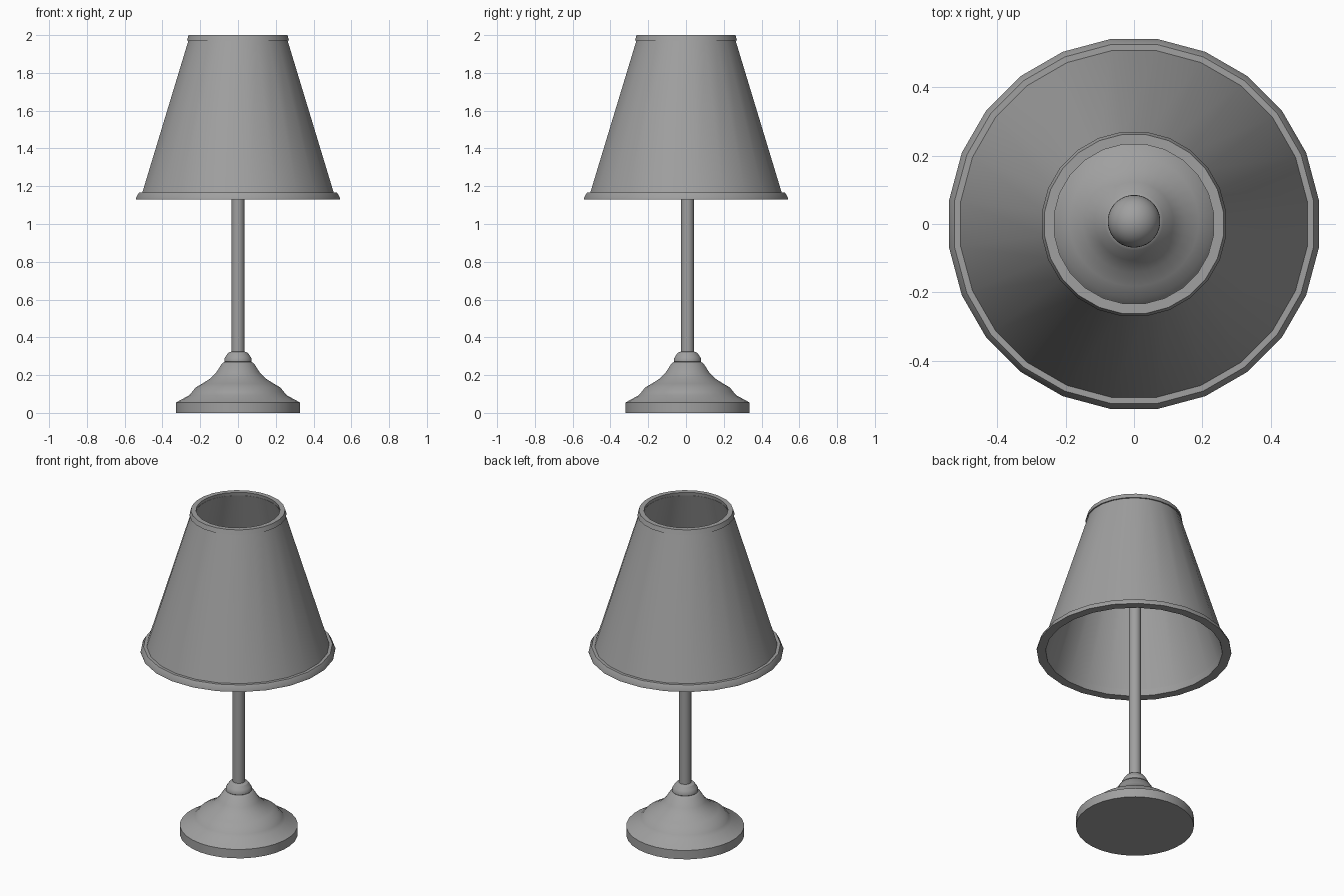
import bpy, bmesh, math

old = bpy.data.objects.get("Cube")
if old:
    bpy.data.objects.remove(old, do_unlink=True)

GREY = (0.35, 0.35, 0.35, 1.0)
grey = bpy.data.materials.new("plain grey")
grey.use_nodes = True
grey.diffuse_color = GREY
grey.node_tree.nodes["Principled BSDF"].inputs["Base Color"].default_value = GREY


def lathe(name, profile, sides, y=0.0, closed=False, sharp=30):
    """Spin an (r, z) profile about the vertical axis."""
    bm = bmesh.new()
    rings = []
    for r, z in profile:
        if r == 0:
            rings.append([bm.verts.new((0, y, z))] * sides)
            continue
        turns = [2 * math.pi * (i + 0.5) / sides for i in range(sides)]
        rings.append([bm.verts.new((r * math.cos(a), y + r * math.sin(a), z)) for a in turns])
    pairs = list(zip(rings, rings[1:]))
    if closed:
        pairs.append((rings[-1], rings[0]))
    for low, high in pairs:
        for i in range(sides):
            j = (i + 1) % sides
            corners = list(dict.fromkeys((low[i], low[j], high[j], high[i])))
            bm.faces.new(corners)
    bmesh.ops.recalc_face_normals(bm, faces=bm.faces)
    mesh = bpy.data.meshes.new(name)
    bm.to_mesh(mesh)
    bm.free()
    mesh.materials.append(grey)
    obj = bpy.data.objects.new(name, mesh)
    bpy.context.collection.objects.link(obj)
    bpy.ops.object.select_all(action='DESELECT')
    obj.select_set(True)
    bpy.context.view_layer.objects.active = obj
    bpy.ops.object.shade_smooth_by_angle(angle=math.radians(sharp))
    return obj


STAND_Y = 0.008

# Stand: stepped foot, collar and pole
lathe("base", [(0, 0), (0.33, 0), (0.33, 0.055), (0.26, 0.093), (0.245, 0.11),
               (0.225, 0.135), (0.19, 0.155), (0.15, 0.18), (0.115, 0.215),
               (0.085, 0.262), (0.07, 0.27), (0, 0.27)], 32, STAND_Y)
lathe("collar", [(0, 0.265), (0.066, 0.265), (0.073, 0.272), (0.073, 0.285), (0.066, 0.298),
                 (0.052, 0.318), (0.035, 0.325), (0, 0.325)], 32, STAND_Y)
lathe("pole", [(0, 0.3), (0.034, 0.3), (0.034, 1.46), (0, 1.46)], 24, STAND_Y)

# Bulb: round glass tapering into the pole
BULB_R, BULB_Z = 0.077, 1.6
arc = [math.radians(a) for a in range(-50, 90, 10)]
lathe("bulb", [(0, 1.44), (0.036, 1.44), (0.036, 1.5)]
      + [(BULB_R * math.cos(a), BULB_Z + BULB_R * math.sin(a)) for a in arc]
      + [(0, BULB_Z + BULB_R)], 32, STAND_Y)

# Shade: thin open cone with a flared trim at each end
lathe("shade", [(0.516, 1.15), (0.262, 1.98), (0.237, 1.98), (0.492, 1.15)], 24, closed=True)
lathe("lower_trim", [(0.545, 1.13), (0.545, 1.138), (0.529, 1.166), (0.51, 1.166),
                     (0.486, 1.166), (0.495, 1.13)], 24, closed=True)
lathe("upper_trim", [(0.272, 1.972), (0.264, 2.0), (0.235, 2.0), (0.24, 1.972)],
      24, closed=True)
